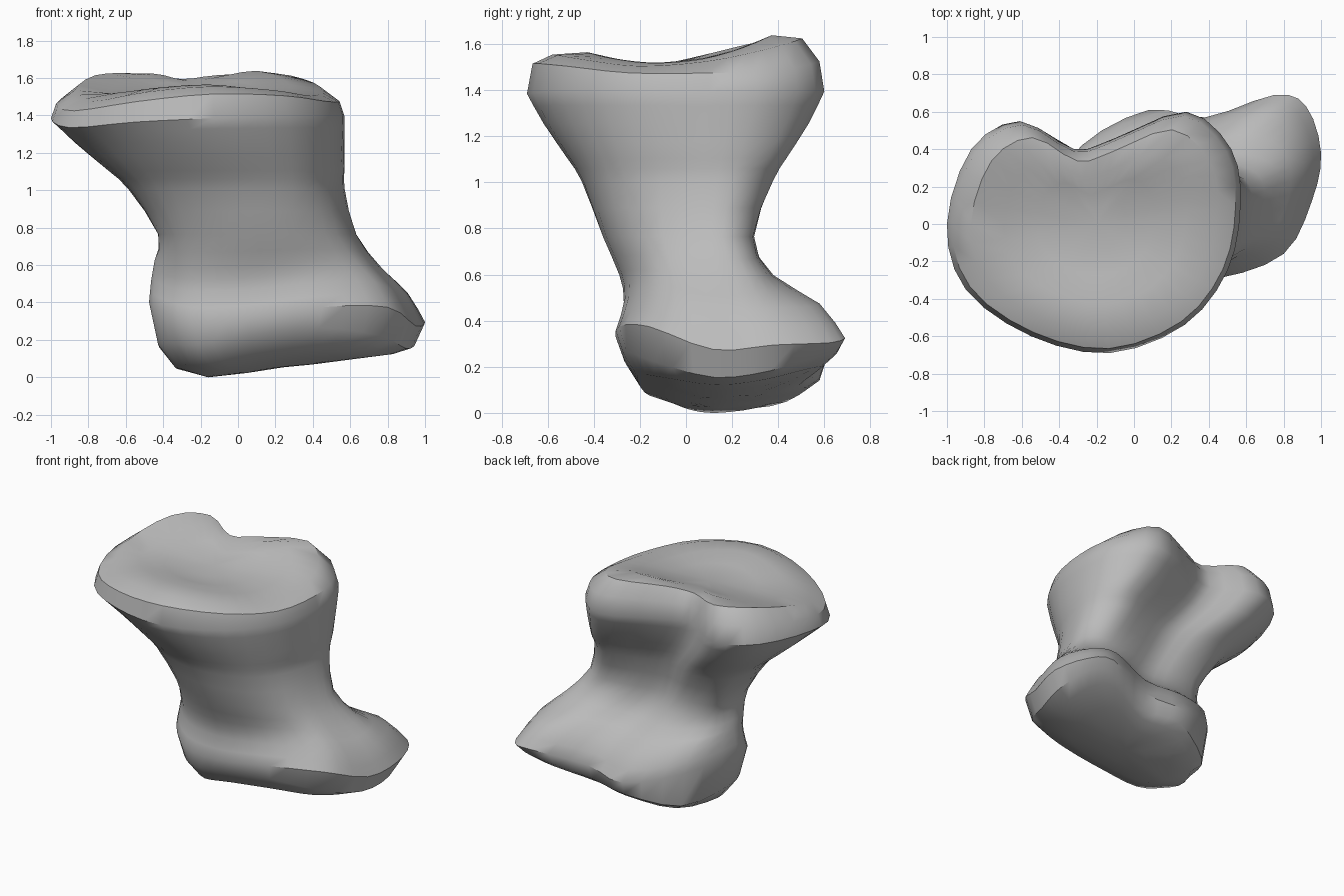
import bpy
import bmesh
import math
from mathutils import Vector

default_cube = bpy.data.objects.get("Cube")
if default_cube:
    bpy.data.objects.remove(default_cube, do_unlink=True)


def curve_point(before, start, end, after, t):
    """Smooth interpolation between start and end."""
    return 0.5 * (2 * start + (end - before) * t
                  + (2 * before - 5 * start + 4 * end - after) * t ** 2
                  + (3 * start - before - 3 * end + after) * t ** 3)


def smooth_path(points, steps, closed):
    """Resample a list of points as a smooth path."""
    count = len(points)
    result = []
    for i in range(count if closed else count - 1):
        picks = [(i + k) % count if closed else min(max(i + k, 0), count - 1)
                 for k in (-1, 0, 1, 2)]
        corners = [points[p] for p in picks]
        result += [curve_point(*corners, s / steps) for s in range(steps)]
    if not closed:
        result.append(points[-1])
    return result


def blend(ring_a, ring_b, amount):
    return [a.lerp(b, amount) for a, b in zip(ring_a, ring_b)]


def scaled(ring, center, factor, height):
    """Shrink a ring towards a centre and set its height by a rule."""
    result = []
    for p in ring:
        x = center[0] + (p.x - center[0]) * factor
        y = center[1] + (p.y - center[1]) * factor
        result.append(Vector((x, y, height(x, y))))
    return result


def with_heights(ring, heights):
    return [Vector((p.x, p.y, z)) for p, z in zip(ring, heights)]


def outline(pairs, heights):
    return [Vector((x, y, z)) for (x, y), z in zip(pairs, heights)]


# Key outlines: all start at the right side and run round the front
upper_rim = outline(
    [(-1, 0), (-.9, -.35), (-.55, -.6), (-.13, -.69), (.27, -.54),
     (.5, -.25), (.57, .1), (.52, .4), (.28, .6), (-.1, .46),
     (-.32, .4), (-.61, .55), (-.87, .4)],
    [1.38, 1.33, 1.36, 1.38, 1.39, 1.39, 1.39, 1.39, 1.39, 1.4, 1.4, 1.4, 1.4])
neck = outline(
    [(-.42, .1), (-.41, -.12), (-.27, -.27), (0, -.36), (.3, -.32),
     (.53, -.17), (.62, .05), (.62, .2), (.5, .29), (.28, .28),
     (.05, .23), (-.15, .26), (-.36, .23)], [.76] * 13)
foot_rim = outline(
    [(-.47, .1), (-.42, -.1), (-.25, -.24), (.05, -.3), (.45, -.29),
     (.8, -.16), (.95, .12), (1, .38), (.92, .63), (.75, .69),
     (.38, .57), (.08, .61), (-.28, .42)],
    [.4, .36, .3, .31, .37, .37, .27, .29, .3, .32, .26, .23, .32])
foot_center = (.22, .17)
top_center = (-.2, 0)


# Flare between the neck and the upper end
def flare(amount, height):
    ring = blend(neck, upper_rim, amount)
    for p in ring:
        p.z = height
        p.x -= .06 * (1 - amount) if p.x > .4 else 0
    return ring


# Spread between the neck and the foot
def instep(amount, rise, hollow):
    ring = blend(neck, foot_rim, amount)
    for p, low in zip(ring, foot_rim):
        p.z = neck[0].z + (low.z - neck[0].z) * rise
        p.y += .05 if p.y < -.1 else 0
        p.y -= hollow if p.y > .3 else 0
    return ring


# Bottom face: bowed, tilted upwards to the left, rounded at the right end
def sole(x, y):
    bow = .8 if y < .15 else .5
    return .012 + .13 * x + bow * (y - .15) ** 2 + .4 * max(-.15 - x, 0)


def sole_edge(x, y):
    return sole(x, y) + .02 + .15 * max(-y, 0) + .4 * max(-.25 - x, 0)


# Upper face: shallow trough with a bank rising to the back
def top_dish(x, y):
    return 1.52 + .12 * y + .5 * y * y


wall = [foot_rim, instep(.75, .66, .01), instep(.38, .38, .06), neck,
        flare(.28, 1.0), flare(.47, 1.1), flare(.78, 1.25), upper_rim]
columns = [smooth_path(list(column), 2, False) for column in zip(*wall)]
wall = [list(ring) for ring in zip(*columns)]

rings = [scaled(foot_rim, foot_center, f, sole) for f in (.25, .55, .8)]
rings.append(scaled(foot_rim, foot_center, .93, sole_edge))
rings += wall

# Crease and rounded lip of the upper end
crease = scaled(upper_rim, top_center, .965, top_dish)
rings.append(with_heights(crease, [
    1.46, 1.42, 1.47, 1.51, 1.5, 1.47, 1.47, 1.48, 1.52, 1.52, 1.52, 1.53, 1.52]))
lip = scaled(upper_rim, top_center, .84, top_dish)
rings.append(with_heights(lip, [
    1.53, 1.47, 1.52, 1.55, 1.53, 1.5, 1.52, 1.57, 1.62, 1.61, 1.59, 1.62, 1.61]))
rings += [scaled(upper_rim, top_center, f, top_dish) for f in (.62, .4, .2)]
rings = [smooth_path(ring, 3, True) for ring in rings]

# Skin the rings into one closed body
bm = bmesh.new()
loops = [[bm.verts.new(p) for p in ring] for ring in rings]
size = len(loops[0])
for low, high in zip(loops, loops[1:]):
    for i in range(size):
        j = (i + 1) % size
        bm.faces.new((low[i], low[j], high[j], high[i]))
for loop in (loops[0], loops[-1]):
    middle = sum((v.co for v in loop), Vector()) / size
    hub = bm.verts.new(middle)
    for i in range(size):
        bm.faces.new((loop[i], loop[(i + 1) % size], hub))
bmesh.ops.recalc_face_normals(bm, faces=bm.faces)

# Stand it on the ground
floor = min(v.co.z for v in bm.verts)
for v in bm.verts:
    v.co.z -= floor
mesh = bpy.data.meshes.new("bone_body")
bm.to_mesh(mesh)
bm.free()

grey = bpy.data.materials.new("plain grey")
grey.use_nodes = True
colour = (.5, .5, .5, 1)
grey.diffuse_color = colour
grey.node_tree.nodes["Principled BSDF"].inputs["Base Color"].default_value = colour
mesh.materials.append(grey)

body = bpy.data.objects.new("bone_body", mesh)
bpy.context.collection.objects.link(body)
bpy.context.view_layer.objects.active = body
body.select_set(True)
bpy.ops.object.shade_smooth_by_angle(angle=math.radians(40))
